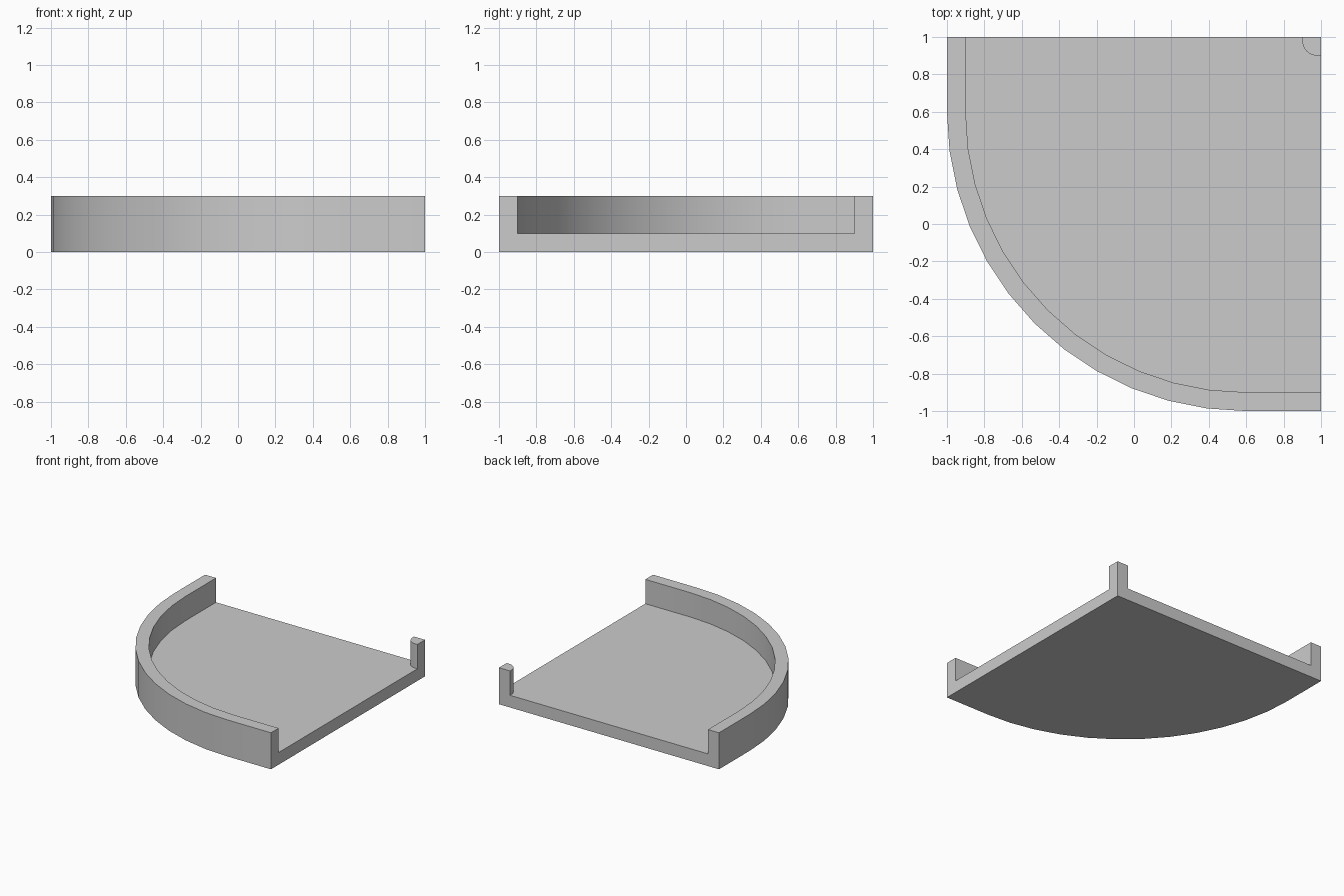
import bpy, bmesh, math

if "Cube" in bpy.data.objects:
    bpy.data.objects.remove(bpy.data.objects["Cube"])


def arc(cx, cy, r, a0, a1, n):
    """Points along an arc, angles in degrees."""
    return [(cx + r * math.cos(math.radians(a0 + (a1 - a0) * i / n)),
             cy + r * math.sin(math.radians(a0 + (a1 - a0) * i / n)))
            for i in range(n + 1)]


def prism(name, outline, z0, z1):
    """Extrude a counter-clockwise outline from z0 to z1."""
    bm = bmesh.new()
    face = bm.faces.new([bm.verts.new((x, y, z0)) for x, y in outline])
    top = bmesh.ops.extrude_face_region(bm, geom=[face], use_keep_orig=True)
    for v in top["geom"]:
        if isinstance(v, bmesh.types.BMVert):
            v.co.z = z1
    bmesh.ops.recalc_face_normals(bm, faces=bm.faces)
    mesh = bpy.data.meshes.new(name)
    bm.to_mesh(mesh)
    bm.free()
    obj = bpy.data.objects.new(name, mesh)
    bpy.context.collection.objects.link(obj)
    return obj


# Solid block with the large rounded corner
block = [(-1, 1)] + arc(0.6, 0.6, 1.6, 180, 270, 12) + [(1, -1), (1, 1)]
tile = prism("curved_corner_tile", block, 0, 0.3)

# Pocket cutter: leaves the floor, the curved wall and the small corner post
pocket = ([(-0.9, 1.1)] + arc(0.6, 0.6, 1.5, 180, 270, 12)
          + [(1.1, -0.9), (1.1, 0.9)]
          + arc(0.98, 0.98, 0.08, 270, 180, 12) + [(0.9, 1.1)])
cutter = prism("pocket_cutter", pocket, 0.1, 0.5)
cutter.hide_render = True

bpy.context.view_layer.objects.active = tile
tile.select_set(True)
cut = tile.modifiers.new("pocket", 'BOOLEAN')
cut.operation = 'DIFFERENCE'
cut.solver = 'EXACT'
cut.object = cutter
bpy.ops.object.modifier_apply(modifier=cut.name)
bpy.data.objects.remove(cutter)

# Smooth curves, crisp rims
bpy.ops.object.shade_smooth_by_angle(angle=math.radians(30))
